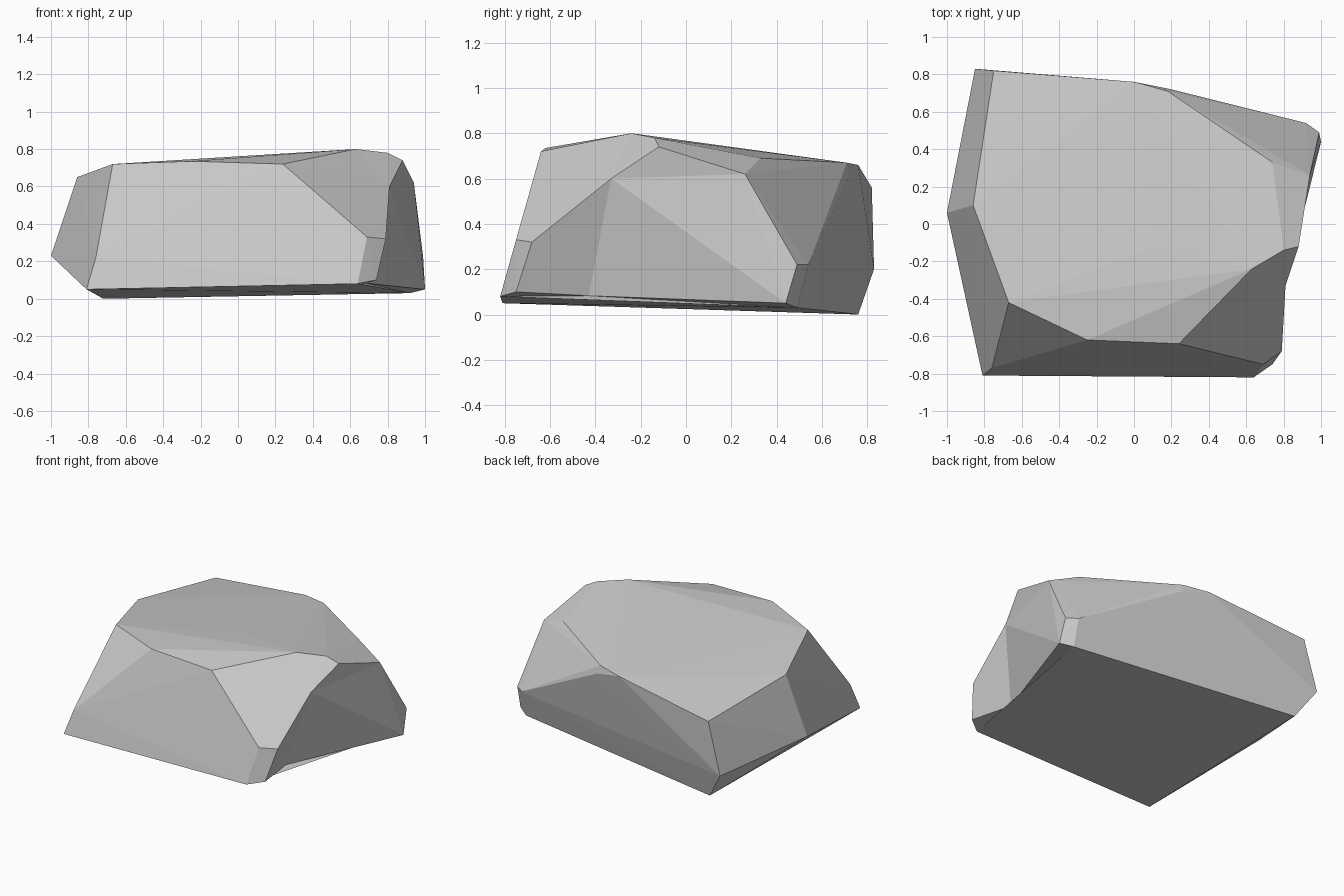
import bpy
import bmesh
from mathutils import Vector

default_cube = bpy.data.objects.get("Cube")
if default_cube:
    bpy.data.objects.remove(default_cube, do_unlink=True)


def make_material(name, colour):
    material = bpy.data.materials.new(name)
    material.use_nodes = True
    material.diffuse_color = colour
    material.node_tree.nodes["Principled BSDF"].inputs["Base Color"].default_value = colour
    return material


# Corners of the underside, which tilts up slightly toward the front
underside = [
    (-.72, .76, 0), (.92, .49, .03), (1, .44, .05),
    (.74, -.75, .1), (.64, -.82, .08), (-.81, -.81, .05),
]

# Corners round the left-hand and front flanks
flanks = [
    (-1, .06, .23), (-.85, .83, .2), (-.76, -.77, .22),
    (.69, -.75, .33), (.79, -.68, .32),
    (.99, .49, .22), (.92, .54, .22),
]

# Corners of the sloping crown, running round from the peak
crown = [
    (.63, -.24, .8), (.8, -.14, .78), (.88, -.12, .74),
    (.94, .26, .62), (.74, .33, .69), (.18, .71, .67),
    (.2, .72, .61), (0, .76, .66), (-.75, .82, .56),
    (-.86, .1, .65), (-.67, -.42, .72), (-.25, -.62, .735),
    (.24, -.64, .72), (.12, -.12, .755),
]

# Hollow in the side: each corner starts proud of the hull, then is pushed in
hollow = {
    (.87, -.33, .62): (.81, -.33, .6),
    (.86, -.43, .083): (.68, -.43, .083),
}


def build_boulder(name, corners, pushed_in, material):
    """Wrap faceted stone round the corners, then press in the hollow."""
    bm = bmesh.new()
    for corner in corners + list(pushed_in):
        bm.verts.new(corner)
    bmesh.ops.convex_hull(bm, input=bm.verts[:], use_existing_faces=False)
    loose = [v for v in bm.verts if not v.link_faces]
    bmesh.ops.delete(bm, geom=loose, context='VERTS')

    for start, end in pushed_in.items():
        nearest = min(bm.verts, key=lambda v: (v.co - Vector(start)).length)
        nearest.co = end

    bmesh.ops.recalc_face_normals(bm, faces=bm.faces[:])
    mesh = bpy.data.meshes.new(name)
    bm.to_mesh(mesh)
    bm.free()
    mesh.materials.append(material)
    mesh.shade_flat()
    boulder = bpy.data.objects.new(name, mesh)
    bpy.context.collection.objects.link(boulder)
    return boulder


stone_grey = make_material("stone_grey", (.6, .6, .6, 1))
build_boulder("boulder", underside + flanks + crown, hollow, stone_grey)
